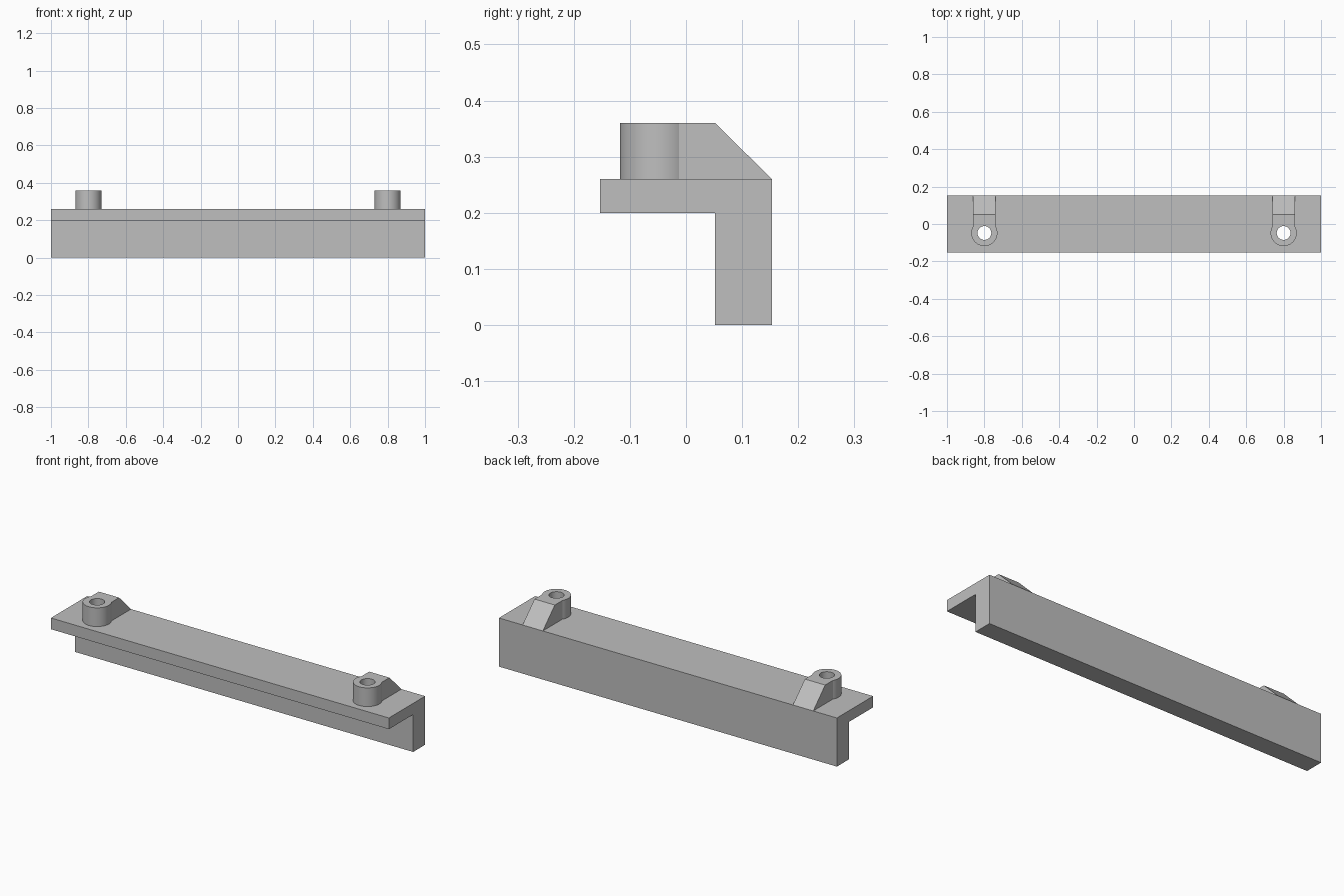
import bpy
import bmesh
import math

cube = bpy.data.objects.get("Cube")
if cube:
    bpy.data.objects.remove(cube, do_unlink=True)

# Main dimensions
FLANGE_TOP, BOSS_TOP = 0.26, 0.36
BACK, STEP = 0.153, 0.052
BOSS_X, BOSS_Y = 0.8, -0.048
SINK = 0.03

grey = bpy.data.materials.new("grey plastic")
grey.use_nodes = True
colour = (0.52, 0.52, 0.52, 1)
grey.diffuse_color = colour
grey.node_tree.nodes["Principled BSDF"].inputs["Base Color"].default_value = colour


def finish(name, bm):
    bmesh.ops.recalc_face_normals(bm, faces=bm.faces)
    mesh = bpy.data.meshes.new(name)
    bm.to_mesh(mesh)
    bm.free()
    mesh.materials.append(grey)
    obj = bpy.data.objects.new(name, mesh)
    bpy.context.collection.objects.link(obj)
    return obj


def extrude_along_x(name, profile, x, half_width):
    """Prism from a (y, z) profile, centred on x."""
    bm = bmesh.new()
    face = bm.faces.new([bm.verts.new((x - half_width, y, z)) for y, z in profile])
    moved = bmesh.ops.extrude_face_region(bm, geom=[face])["geom"]
    verts = [v for v in moved if isinstance(v, bmesh.types.BMVert)]
    bmesh.ops.translate(bm, verts=verts, vec=(2 * half_width, 0, 0))
    return finish(name, bm)


def cylinder(name, x, radius, bottom, top):
    bm = bmesh.new()
    bmesh.ops.create_cone(bm, cap_ends=True, segments=48, radius1=radius,
                          radius2=radius, depth=top - bottom)
    bmesh.ops.translate(bm, verts=bm.verts, vec=(x, BOSS_Y, (top + bottom) / 2))
    return finish(name, bm)


def combine(target, tool, operation):
    """Boolean the tool into the target, then discard the tool."""
    mod = target.modifiers.new(operation, 'BOOLEAN')
    mod.operation, mod.solver, mod.object = operation, 'EXACT', tool
    bpy.context.view_layer.objects.active = target
    bpy.ops.object.modifier_apply(modifier=mod.name)
    bpy.data.objects.remove(tool, do_unlink=True)


# L-shaped rail: overhanging flange and rear wall
rail = extrude_along_x("angle_rail", [
    (-BACK, FLANGE_TOP), (BACK, FLANGE_TOP), (BACK, 0),
    (STEP, 0), (STEP, 0.2), (-BACK, 0.2)], 0, 1)

# Screw bosses with sloped ribs behind them, bored right through
for side in (-1, 1):
    x = side * BOSS_X
    rib = extrude_along_x("boss_rib", [
        (BOSS_Y, FLANGE_TOP - SINK), (BOSS_Y, BOSS_TOP), (STEP, BOSS_TOP),
        (BACK, FLANGE_TOP), (BACK, FLANGE_TOP - SINK)], x, 0.06)
    boss = cylinder("screw_boss", x, 0.07, FLANGE_TOP - SINK, BOSS_TOP)
    combine(boss, rib, 'UNION')
    combine(rail, boss, 'UNION')
    combine(rail, cylinder("bore", x, 0.037, 0.1, 0.5), 'DIFFERENCE')

bpy.ops.object.select_all(action='DESELECT')
rail.select_set(True)
bpy.context.view_layer.objects.active = rail
bpy.ops.object.shade_smooth_by_angle(angle=math.radians(25))
